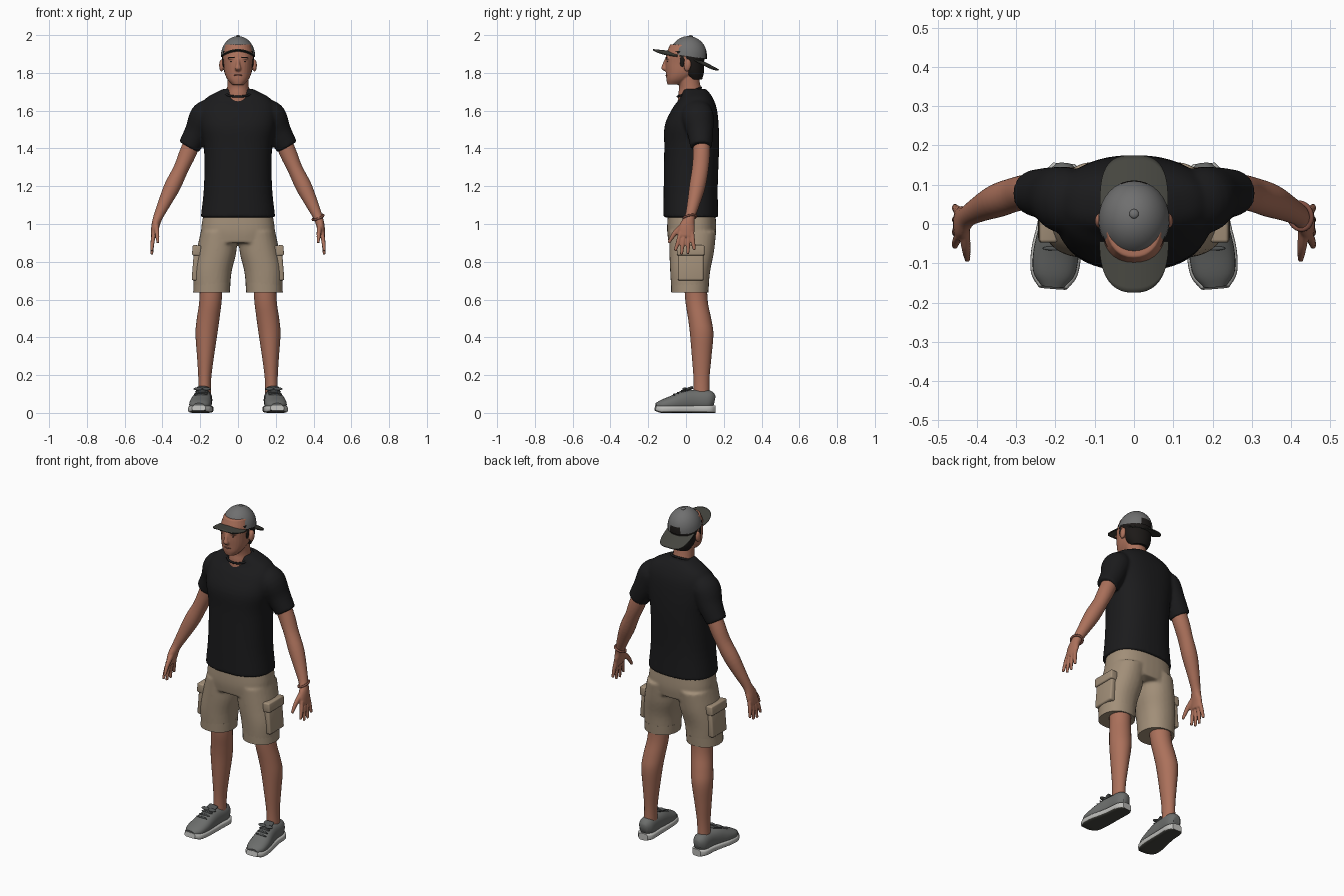
import bpy, bmesh, math
from mathutils import Vector, Matrix

cube = bpy.data.objects.get("Cube")
if cube:
    bpy.data.objects.remove(cube, do_unlink=True)


def material(name, r, g, b):
    m = bpy.data.materials.new(name)
    m.use_nodes = True
    m.diffuse_color = (r, g, b, 1)
    bsdf = m.node_tree.nodes["Principled BSDF"]
    bsdf.inputs["Base Color"].default_value = (r, g, b, 1)
    bsdf.inputs["Roughness"].default_value = 0.8
    return m


SKIN = material("skin", .41, .165, .105)
BLACK = material("black cloth", .011, .011, .012)
KHAKI = material("khaki cloth", .36, .275, .19)
GREY = material("cap grey", .16, .16, .16)
BRIM = material("dark olive grey", .06, .06, .05)
SHOE = material("shoe grey", .15, .155, .15)
SOLE = material("pale rubber", .5, .5, .48)
DARK = material("hair black", .012, .01, .009)
LIP = material("dark skin", .22, .08, .055)
LACE = material("lace grey", .08, .085, .085)
SIDES = (("left", 1), ("right", -1))


def finish(name, bm, mats, voxel=0, smooth=4):
    """Turn a bmesh into a smooth object, optionally fused by remeshing."""
    bmesh.ops.recalc_face_normals(bm, faces=bm.faces)
    mesh = bpy.data.meshes.new(name)
    bm.to_mesh(mesh)
    bm.free()
    ob = bpy.data.objects.new(name, mesh)
    bpy.context.collection.objects.link(ob)
    for m in mats:
        mesh.materials.append(m)
    bpy.ops.object.select_all(action='DESELECT')
    ob.select_set(True)
    bpy.context.view_layer.objects.active = ob
    bpy.ops.object.shade_smooth_by_angle(angle=math.radians(50))
    if voxel:
        rm = ob.modifiers.new("fuse", 'REMESH')
        rm.mode, rm.voxel_size, rm.use_smooth_shade = 'VOXEL', voxel, True
        sm = ob.modifiers.new("soften", 'SMOOTH')
        sm.factor, sm.iterations = .5, smooth
    return ob


def loft(bm, rings, s=1, flat=False, p=2, n=28, steps=4):
    """Skin rings (x, y, z, radius_a, radius_b) with a smooth path between them."""
    r = [Vector(q) for q in rings]
    r = [r[0] * 2 - r[1]] + r + [r[-1] * 2 - r[-2]]
    path = []
    for i in range(1, len(r) - 2):
        a, b, c, d = r[i - 1:i + 3]
        for k in range(steps):
            t = k / steps
            path.append((b * 2 + (c - a) * t + (a * 2 - b * 5 + c * 4 - d) * t * t
                         + (b * 3 - a - c * 3 + d) * t ** 3) / 2)
    path.append(r[-2])
    loops = []
    for i, q in enumerate(path):
        pos = Vector(q[:3])
        tan = Vector(path[min(i + 1, len(path) - 1)][:3]) - Vector(path[max(i - 1, 0)][:3])
        tan = Vector((0, 0, 1)) if flat else tan.normalized()
        u = Vector((1, 0, 0))
        u = (u - tan * u.dot(tan)).normalized()
        v = tan.cross(u)
        loop = []
        for k in range(n):
            ca, sa = math.cos(math.tau * k / n), math.sin(math.tau * k / n)
            e = pos + u * q[3] * math.copysign(abs(ca) ** (2 / p), ca) \
                + v * q[4] * math.copysign(abs(sa) ** (2 / p), sa)
            loop.append(bm.verts.new((e.x * s, e.y, e.z)))
        loops.append(loop)
    for a, b in zip(loops, loops[1:]):
        for k in range(n):
            bm.faces.new((a[k], a[k - 1], b[k - 1], b[k]))
    bm.faces.new(loops[0])
    bm.faces.new(loops[-1])


def ball(bm, pos, size, rot=0, s=1):
    mat = Matrix.Translation((pos[0] * s, pos[1], pos[2])) @ Matrix.Rotation(rot, 4, 'X') @ Matrix.Diagonal((*size, 1))
    bmesh.ops.create_uvsphere(bm, u_segments=32, v_segments=16, radius=1, matrix=mat)


def block(name, pos, size, mat, tilt, bevel):
    bm = bmesh.new()
    m = Matrix.Translation(pos) @ Matrix.Rotation(tilt, 4, 'Y') @ Matrix.Diagonal((*size, 1))
    bmesh.ops.create_cube(bm, size=1, matrix=m)
    bmesh.ops.bevel(bm, geom=bm.edges[:], offset=bevel, segments=3, affect='EDGES', profile=.5)
    return finish(name, bm, [mat])


def ring(name, pos, radius, tube, mat, rot, scale):
    bpy.ops.mesh.primitive_torus_add(location=pos, rotation=rot, major_radius=radius, minor_radius=tube,
                                     major_segments=40, minor_segments=10)
    ob = bpy.context.object
    ob.name, ob.scale = name, scale
    ob.data.materials.append(mat)
    bpy.ops.object.shade_smooth()


# Shirt: torso and both sleeves fused
bm = bmesh.new()
loft(bm, [(0, .025, 1.035, .197, .145), (0, .025, 1.2, .18, .143), (0, .03, 1.4, .18, .145), (0, .03, 1.52, .2, .143),
          (0, .045, 1.61, .2, .118), (0, .055, 1.665, .17, .088), (0, .05, 1.7, .11, .07), (0, .045, 1.715, .078, .06)],
     flat=True, p=2.4, n=48)
for _, s in SIDES:
    loft(bm, [(.13, .055, 1.635, .045, .06), (.175, .06, 1.575, .077, .085),
              (.215, .075, 1.49, .067, .07), (.26, .08, 1.408, .059, .057)], s)
finish("shirt", bm, [BLACK], .008, 5)
ring("shirt_collar", (0, .018, 1.698), .07, .006, BLACK, (.36, 0, 0), (1.05, .95, 1))

# Shorts: hips and both legs fused
bm = bmesh.new()
loft(bm, [(0, .03, 1.07, .18, .125), (0, .03, .97, .195, .13), (0, .03, .9, .185, .122)], flat=True, p=2.5, n=40)
for _, s in SIDES:
    loft(bm, [(.1, .035, .96, .097, .125), (.115, .03, .85, .106, .118),
              (.135, .022, .75, .102, .106), (.14, .02, .638, .095, .097)], s, flat=True, p=2.2)
finish("shorts", bm, [KHAKI], .008, 4)

for side, s in SIDES:
    # Shorts hem and cargo pocket
    bm = bmesh.new()
    loft(bm, [(.138, .021, .69, .098, .101), (.14, .02, .637, .097, .098)], s, flat=True, p=2.2, steps=1)
    finish(side + "_hem", bm, [KHAKI])
    block(side + "_pocket", (s * .221, .025, .785), (.036, .135, .17), KHAKI, -s * .08, .01)
    block(side + "_pocket_flap", (s * .219, .025, .86), (.046, .145, .055), KHAKI, -s * .08, .008)

    # Arm and hand
    bm = bmesh.new()
    loft(bm, [(.23, .082, 1.46, .045, .045), (.268, .082, 1.37, .045, .045), (.303, .075, 1.29, .04, .044),
              (.347, .06, 1.2, .043, .043), (.39, .04, 1.11, .034, .034), (.424, .02, 1.035, .025, .028),
              (.438, .005, .985, .021, .042), (.446, 0, .935, .016, .042)], s)
    for i, tip in enumerate((.857, .838, .84, .862)):
        y, spread = -.03 + .021 * i, -.058 + .034 * i
        loft(bm, [(.445, y, .955, .012, .011), (.453, (y + spread) / 2, .9, .011, .011),
                  (.457, spread, tip, .008, .008)], s, n=12)
    loft(bm, [(.432, -.015, .99, .015, .018), (.428, -.06, .95, .012, .014), (.424, -.092, .9, .008, .008)], s, n=12)
    finish(side + "_arm", bm, [SKIN], .005, 3)

    # Lower leg
    bm = bmesh.new()
    loft(bm, [(.14, .05, .74, .062, .062), (.145, .055, .6, .059, .059), (.158, .072, .5, .06, .061),
              (.167, .083, .42, .058, .062), (.172, .083, .3, .045, .052), (.176, .082, .18, .034, .042),
              (.178, .082, .07, .035, .042)], s, flat=True)
    finish(side + "_leg", bm, [SKIN])

    # Shoe upper, sole with dark tread, and laces
    upper = [(.178, .15, .062, .022, .03), (.18, .12, .067, .043, .053), (.184, .05, .068, .046, .054),
             (.19, -.01, .063, .052, .054), (.198, -.07, .05, .058, .042), (.204, -.125, .04, .053, .03),
             (.207, -.158, .034, .03, .018)]
    bm = bmesh.new()
    loft(bm, upper, s, p=2.3)
    finish(side + "_shoe", bm, [SHOE])
    bm = bmesh.new()
    loft(bm, [(x, y * 1.03, .02 if y > -.14 else .026, a + .006, .02 if y > -.14 else .014)
              for x, y, z, a, b in upper], s, p=4, n=32)
    ob = finish(side + "_sole", bm, [SOLE, BRIM])
    for f in ob.data.polygons:
        f.material_index = int(f.normal.z < -.7)
    bm = bmesh.new()
    loft(bm, [(.186, .035, .135, .03, .008), (.189, 0, .12, .028, .009), (.196, -.06, .09, .024, .009)], s)
    for i in range(4):
        ball(bm, (.197 - .003 * i, -.062 + .02 * i, .096 + .009 * i), (.036, .006, .007), .4, s)
    for d in (-.022, .022):
        ball(bm, (.189 + d, -.008, .127), (.024, .012, .008), .3, s)
    finish(side + "_laces", bm, [LACE])

ring("bracelet", (.424, .02, 1.035), .031, .006, LIP, (.2, -.4, 0), (1, 1.1, 1))

# Head with neck, nose, brow and ears
bm = bmesh.new()
loft(bm, [(0, -.058, 1.738, .032, .04), (0, -.042, 1.765, .056, .062), (0, -.022, 1.8, .071, .084),
          (0, -.012, 1.85, .077, .097), (0, -.008, 1.9, .081, .096), (0, 0, 1.95, .07, .085)], flat=True, p=2.2)
loft(bm, [(0, .03, 1.63, .08, .076), (0, .025, 1.69, .062, .066), (0, .02, 1.73, .057, .057),
          (0, .005, 1.8, .056, .06)], flat=True)
loft(bm, [(0, -.1, 1.875, .01, .012), (0, -.112, 1.845, .011, .013), (0, -.117, 1.823, .017, .014),
          (0, -.105, 1.81, .012, .01)], flat=True, n=14)
for _, s in SIDES:
    ball(bm, (.087, .008, 1.84), (.013, .019, .033), -.15, s)
    ball(bm, (.03, -.096, 1.878), (.026, .012, .008), 0, s)
finish("head", bm, [SKIN], .004, 3)

# Face details
for name, mat, x, y, z, size in (("eye", DARK, .031, -.097, 1.861, (.011, .005, .004)),
                                 ("eyebrow", DARK, .032, -.101, 1.881, (.02, .007, .004))):
    bm = bmesh.new()
    for _, s in SIDES:
        ball(bm, (x, y, z), size, 0, s)
    finish(name + "s", bm, [mat])
bm = bmesh.new()
ball(bm, (0, -.1, 1.787), (.024, .008, .006))
finish("lips", bm, [LIP])

# Hair: back of the head, hairline under the cap and sideburns
bm = bmesh.new()
loft(bm, [(0, .047, 1.765, .05, .038), (0, .035, 1.8, .071, .059), (0, .028, 1.85, .082, .068),
          (0, .02, 1.9, .085, .078)], flat=True)
loft(bm, [(0, -.006, 1.886, .083, .099), (0, -.004, 1.915, .083, .094)], flat=True)
for _, s in SIDES:
    ball(bm, (.076, -.02, 1.865), (.007, .013, .035), 0, s)
finish("hair", bm, [DARK])

# Cap crown with an arched opening at the back
bm = bmesh.new()
ball(bm, (0, 0, 0), (1, 1, 1))
bmesh.ops.bisect_plane(bm, geom=bm.verts[:] + bm.edges[:] + bm.faces[:], plane_co=(0, 0, 0),
                       plane_no=(0, 0, -1), clear_outer=True)
for f in bm.faces:
    c = f.calc_center_median()
    f.material_index = int(c.y > 0 and c.x ** 2 + c.z ** 2 < .2)
bm.transform(Matrix.Translation((0, .011, 1.888)) @ Matrix.Rotation(-.15, 4, 'X') @ Matrix.Diagonal((.091, .1, .107, 1)))
finish("cap_crown", bm, [GREY, DARK])
bm = bmesh.new()
ball(bm, (0, .026, 1.993), (.012, .012, .007), -.15)
finish("cap_button", bm, [GREY])


def bill(name, y, z, width, reach, slope, droop, p):
    """Curved cap bill: an arched half oval reaching forward or back."""
    bm = bmesh.new()
    bmesh.ops.create_grid(bm, x_segments=32, y_segments=10, size=1)
    for v in bm.verts:
        u, t = v.co.x, (v.co.y + 1) / 2
        u = math.sin(u * math.pi / 2)
        t *= max(0, 1 - abs(u) ** p) ** (1 / p)
        v.co = (width * u, y + reach * t, z + slope * t - droop * u * u)
    ob = finish(name, bm, [BRIM])
    ob.modifiers.new("thickness", 'SOLIDIFY').thickness = .006


bill("cap_front_bill", -.045, 1.907, .085, -.13, .013, .022, 2.5)
bill("cap_back_bill", .045, 1.888, .087, .13, -.07, .018, 3)
